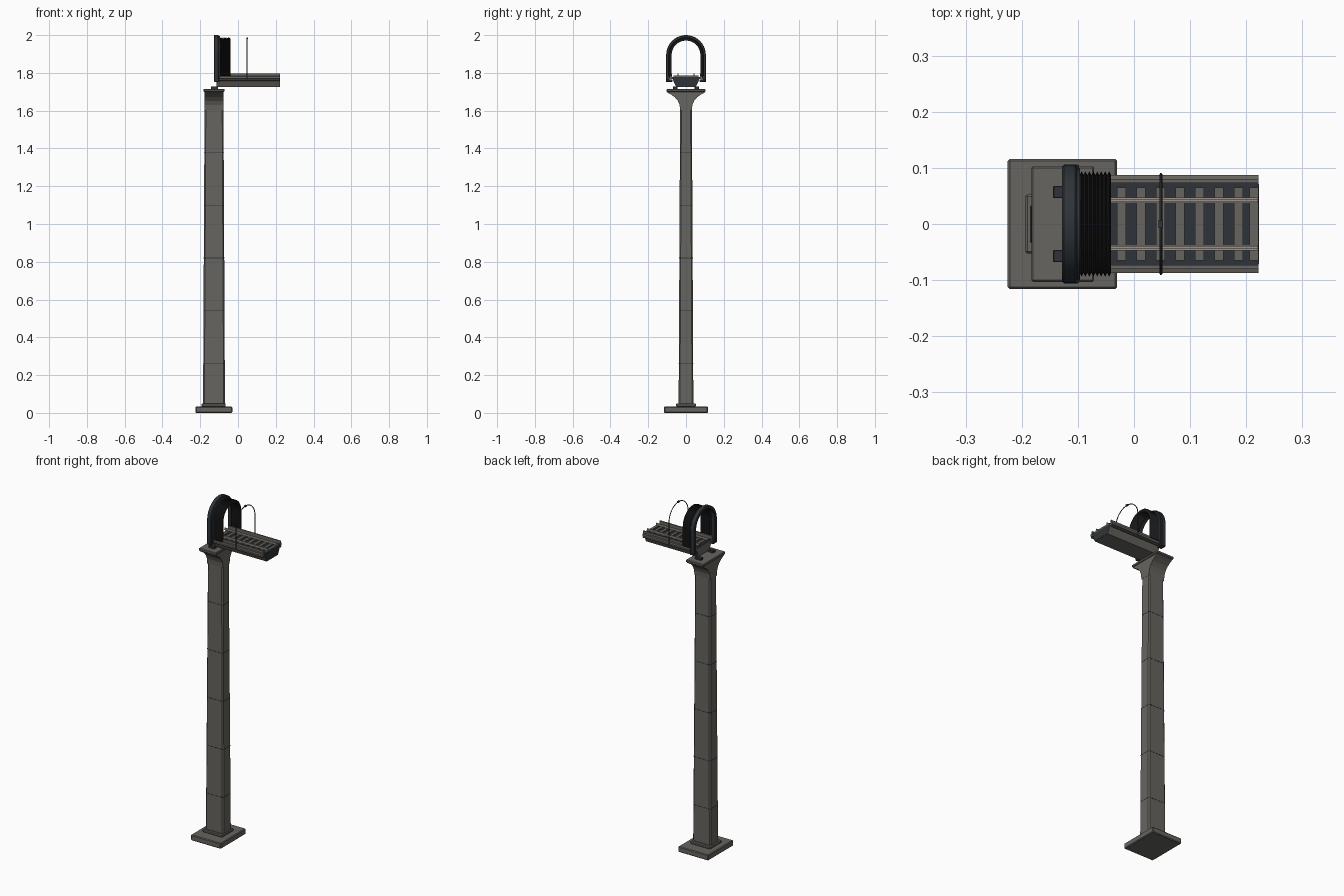
import bpy, bmesh, math
from mathutils import Vector

if "Cube" in bpy.data.objects:
    bpy.data.objects.remove(bpy.data.objects["Cube"])

def material(name, rgb):
    m = bpy.data.materials.new(name)
    m.diffuse_color = (*rgb, 1)
    m.use_nodes = True
    m.node_tree.nodes["Principled BSDF"].inputs["Base Color"].default_value = m.diffuse_color
    return m

CONCRETE = material("concrete", (0.135, 0.128, 0.115))
SLATE = material("dark_slate", (0.028, 0.034, 0.04))
RUBBER = material("rubber", (0.009, 0.009, 0.01))
STEEL = material("rail_steel", (0.33, 0.29, 0.26))

def finish(name, bm, mat, bevel=0, smooth=False):
    bmesh.ops.recalc_face_normals(bm, faces=bm.faces)
    me = bpy.data.meshes.new(name)
    bm.to_mesh(me)
    bm.free()
    ob = bpy.data.objects.new(name, me)
    bpy.context.collection.objects.link(ob)
    me.materials.append(mat)
    if bevel:
        mod = ob.modifiers.new("bevel", 'BEVEL')
        mod.width, mod.segments = bevel, 1
    if smooth:
        bpy.ops.object.select_all(action='DESELECT')
        bpy.context.view_layer.objects.active = ob
        ob.select_set(True)
        bpy.ops.object.shade_smooth_by_angle(angle=math.radians(30))
    return ob

def loft(name, rings, mat, closed=False, **kw):
    """Skin a row of equal-length rings, capping the ends."""
    bm = bmesh.new()
    vs = [[bm.verts.new(p) for p in r] for r in rings]
    n = len(vs[0])
    for a, b in zip(vs, vs[1:]):
        for i in range(n):
            bm.faces.new((a[i], a[(i + 1) % n], b[(i + 1) % n], b[i]))
    bm.faces.new(vs[0])
    bm.faces.new(vs[-1])
    return finish(name, bm, mat, **kw)

def box(name, x0, x1, y0, y1, z0, z1, mat, bevel=0):
    ring = lambda z: [(x0, y0, z), (x1, y0, z), (x1, y1, z), (x0, y1, z)]
    return loft(name, [ring(z0), ring(z1)], mat, bevel=bevel)

def extrude_x(name, half, x0, x1, mat, bevel=0):
    """Mirror a half profile of (y, z) points and extrude it along x."""
    prof = half + [(-y, z) for y, z in reversed(half) if y > 0]
    return loft(name, [[(x, y, z) for y, z in prof] for x in (x0, x1)], mat, bevel=bevel)

SPRING = 1.895
def arch(name, section, z0, mat, segs=20):
    """Sweep a closed (x, radius) section up one leg, over, and down the other."""
    path = [(1, 0, z0)]
    path += [(math.cos(math.pi * i / segs), math.sin(math.pi * i / segs), SPRING)
             for i in range(segs + 1)]
    path += [(-1, 0, z0)]
    rings = [[(x, r * c, z + r * s) for x, r in section] for c, s, z in path]
    return loft(name, rings, mat, smooth=True)

# Pier foot: plate and plinth
CX = -0.127
box("base_plate", -0.225, -0.03, -0.116, 0.116, 0, 0.033, CONCRETE, 0.004)
box("plinth", -0.194, -0.065, -0.053, 0.053, 0.033, 0.05, CONCRETE, 0.004)

# Tapered column with chamfered corners
def octagon(z, grow=0.0, c=0.007):
    t = (z - 0.05) / 1.6
    hx, hy = 0.058 - 0.008 * t + grow, 0.039 - 0.008 * t + grow
    pts = [(hx, hy - c), (hx - c, hy), (c - hx, hy), (-hx, hy - c),
           (-hx, c - hy), (c - hx, -hy), (hx - c, -hy), (hx, c - hy)]
    return [(CX + x, y, z) for x, y in pts]

loft("column", [octagon(0.05), octagon(1.66)], CONCRETE)
for i in range(5):
    z = 0.26 + 0.28 * i
    loft(f"column_joint_{i + 1}", [octagon(z - 0.0015, 0.0007), octagon(z + 0.0015, 0.0007)], SLATE)

# Flared pier head and bearing slab
extrude_x("pier_head", [(0.031, 1.60), (0.034, 1.63), (0.043, 1.652), (0.06, 1.672),
                        (0.082, 1.687), (0.1, 1.697), (0.1, 1.702)], -0.178, -0.076, CONCRETE)
box("bearing_slab", -0.183, -0.071, -0.103, 0.103, 1.70, 1.715, CONCRETE, 0.003)

# Bridge deck: trough girder with side ledges
extrude_x("deck_girder", [(0.052, 1.725), (0.066, 1.755), (0.07, 1.766), (0.087, 1.77),
                          (0.087, 1.782), (0.08, 1.784), (0.08, 1.797), (0.074, 1.797),
                          (0.074, 1.776)], -0.115, 0.222, CONCRETE)
extrude_x("deck_floor", [(0.0735, 1.77), (0.0735, 1.778)], -0.112, 0.2215, SLATE)
extrude_x("end_panel", [(0.05, 1.727), (0.064, 1.755), (0.071, 1.77), (0.071, 1.776)],
          0.2, 0.2232, SLATE)

# Sleepers
for i in range(10):
    x = -0.092 + 0.0348 * i
    if x < 0.215:
        box(f"sleeper_{i + 1}", x - 0.008, x + 0.008, -0.065, 0.065, 1.777, 1.785, CONCRETE)
box("end_sleeper", 0.206, 0.2215, -0.065, 0.065, 1.777, 1.785, CONCRETE)

for s, side in ((1, "left"), (-1, "right")):
    # Running rails: foot and head
    y = 0.042 * s
    box(f"rail_foot_{side}", -0.115, 0.221, y - 0.005, y + 0.005, 1.785, 1.788, STEEL)
    box(f"rail_head_{side}", -0.115, 0.221, y - 0.0028, y + 0.0028, 1.788, 1.797, STEEL)
    # Side conduit under each ledge
    ring = [(0.005 * math.cos(a * math.pi / 4), 0.005 * math.sin(a * math.pi / 4)) for a in range(8)]
    loft(f"side_conduit_{side}", [[(x, 0.08 * s + u, 1.762 + v) for u, v in ring]
                                  for x in (-0.112, 0.221)], CONCRETE, smooth=True)
    # Bearings and portal feet
    y = 0.057 * s
    box(f"bearing_{side}", -0.144, -0.105, y - 0.011, y + 0.011, 1.715, 1.728, SLATE, 0.001)
    y = 0.089 * s
    box(f"portal_foot_{side}", -0.126, -0.098, y - 0.017, y + 0.017, 1.752, 1.764, SLATE, 0.002)

# Portal arch frame with a stepped inner flange
arch("portal_frame", [(-0.125, 0.087), (-0.128, 0.09), (-0.128, 0.102), (-0.125, 0.105),
                      (-0.105, 0.105), (-0.102, 0.102), (-0.102, 0.087)], 1.757, SLATE)
arch("portal_flange", [(-0.104, 0.083), (-0.104, 0.099), (-0.096, 0.099), (-0.096, 0.083)],
     1.77, SLATE)

# Folded bellows
folds = 8
xs = [-0.097 + 0.056 * i / (2 * folds) for i in range(2 * folds + 1)]
outer = [(x, 0.094 if i % 2 else 0.087) for i, x in enumerate(xs)]
inner = [(x, r - 0.011) for x, r in reversed(outer)]
arch("bellows", outer + inner, 1.783, RUBBER)

# Thin wire hoop with a small clip at the crown
arch("wire_hoop", [(0.048 + 0.0025 * math.cos(a * math.pi / 3),
                    0.0885 + 0.0025 * math.sin(a * math.pi / 3)) for a in range(6)], 1.765, SLATE)
box("hoop_clip", 0.044, 0.052, -0.007, 0.007, 1.979, 1.988, SLATE)
